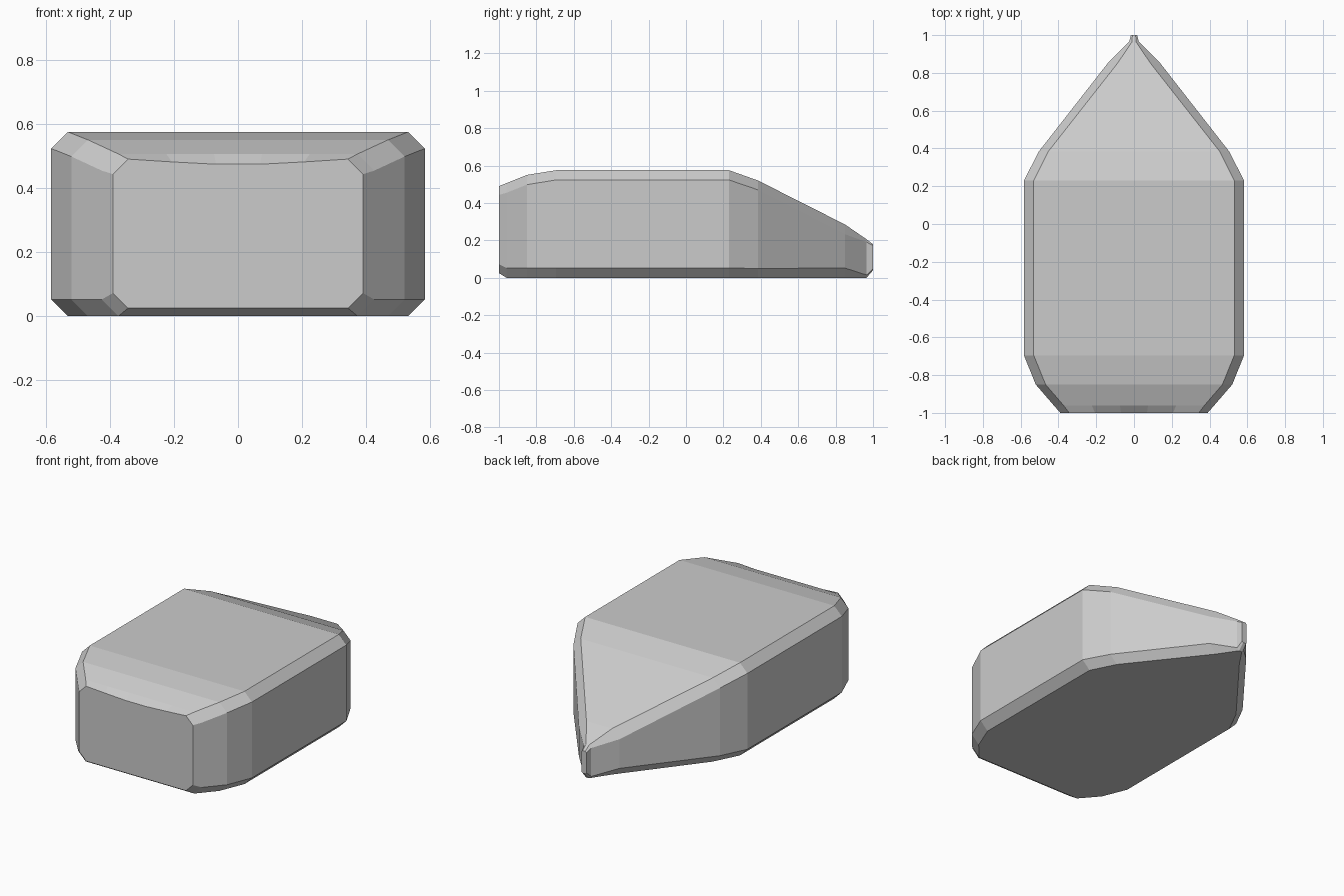
import bpy, bmesh

if "Cube" in bpy.data.objects:
    bpy.data.objects.remove(bpy.data.objects["Cube"])

# Stations along the body: y, half width, bottom z, top z, bevel, dip of the top centre
stations = [
    (-1.00, 0.39, 0.025, 0.49, 0.047, 0.016),
    (-0.96, 0.425, 0.0, 0.506, 0.052, 0.0),
    (-0.85, 0.52, 0.0, 0.55, 0.052, 0.0),
    (-0.695, 0.583, 0.0, 0.575, 0.052, 0.0),
    (0.23, 0.583, 0.0, 0.575, 0.052, 0.0),
    (0.385, 0.503, 0.0, 0.52, 0.050, 0.0),
    (0.85, 0.14, 0.0, 0.285, 0.052, 0.0),
    (0.965, 0.025, 0.0, 0.206, 0.015, 0.0),
    (1.00, 0.017, 0.04, 0.18, 0.008, 0.0),
]


def section(y, w, z0, z1, c, dip):
    # Bevelled rectangle; extra top points let the front edge sag
    i = w - c
    half = [(i, z0), (w, z0 + c), (w, z1 - c), (i, z1),
            (i * 0.6, z1 - dip * 0.55), (i * 0.2, z1 - dip)]
    return [(x, y, z) for x, z in half] + [(-x, y, z) for x, z in reversed(half)]


# Loft the body through the stations
bm = bmesh.new()
rings = [[bm.verts.new(p) for p in section(*s)] for s in stations]
n = len(rings[0])
for a, b in zip(rings, rings[1:]):
    for k in range(n):
        j = (k + 1) % n
        bm.faces.new((a[k], a[j], b[j], b[k]))

# Front and rear end faces
bm.faces.new(rings[0])
bm.faces.new(rings[-1])
bmesh.ops.recalc_face_normals(bm, faces=bm.faces)

mesh = bpy.data.meshes.new("bevelled_block")
bm.to_mesh(mesh)
bm.free()
body = bpy.data.objects.new("bevelled_block", mesh)
bpy.context.collection.objects.link(body)
